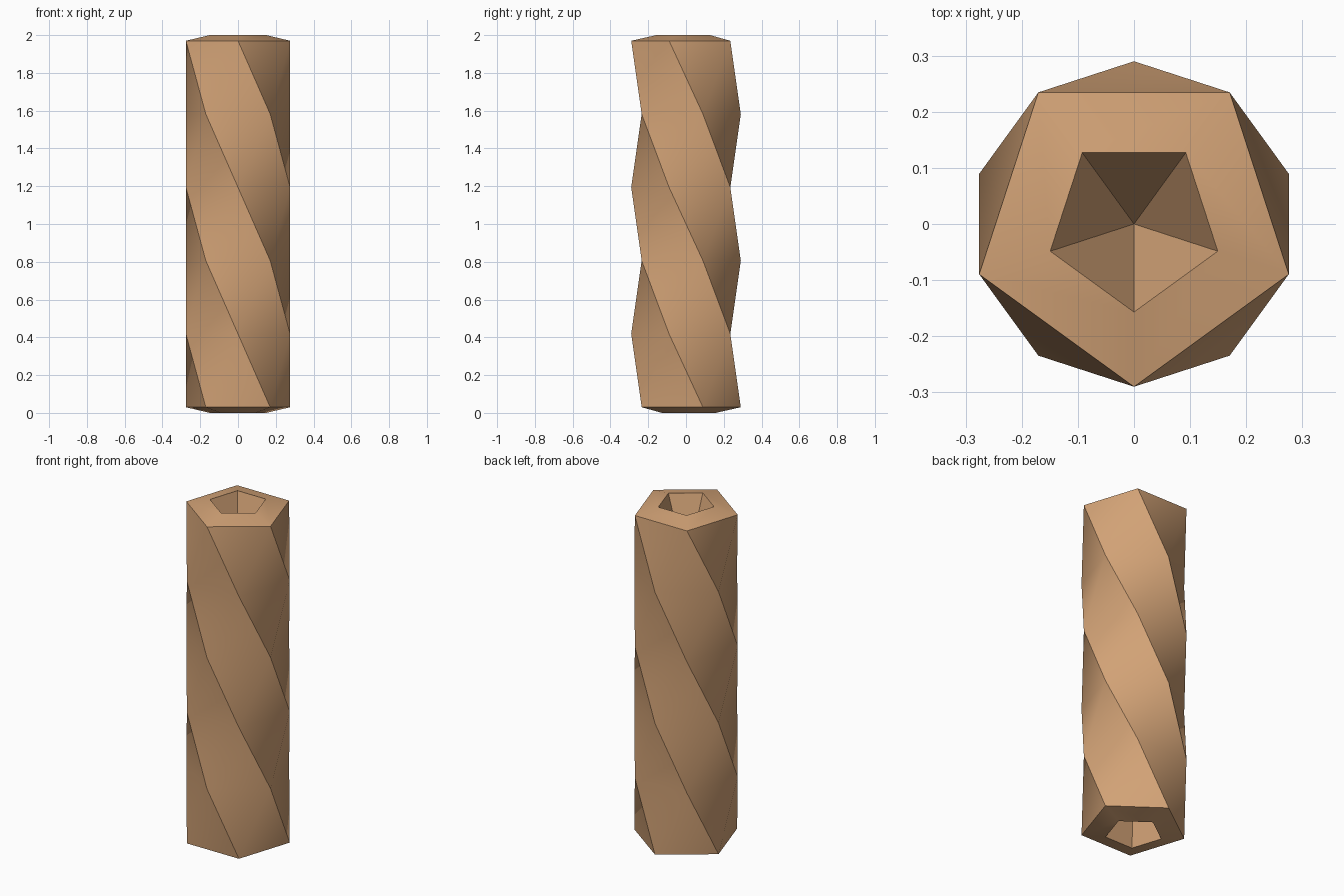
import bpy, bmesh, math

if "Cube" in bpy.data.objects:
    bpy.data.objects.remove(bpy.data.objects["Cube"])

SIDES, LEVELS, R = 5, 5, 0.29
Z_LOW, Z_HIGH = 0.03, 1.97
RIM_R, PIT_DEPTH = 0.157, 0.4

mat = bpy.data.materials.new("light_wood")
mat.diffuse_color = (0.64, 0.36, 0.18, 1)
mat.use_nodes = True
mat.node_tree.nodes["Principled BSDF"].inputs["Base Color"].default_value = mat.diffuse_color

bm = bmesh.new()


def ring(radius, z, start):
    """Pentagon of vertices at one height, first corner at start degrees."""
    pts = []
    for k in range(SIDES):
        a = math.radians(start + 360 / SIDES * k)
        pts.append(bm.verts.new((radius * math.cos(a), radius * math.sin(a), z)))
    return pts


# Twisted shaft: each level turns by 36 degrees going down
rings = [ring(R, Z_HIGH + (Z_LOW - Z_HIGH) * i / LEVELS, -90 + 36 * i)
         for i in range(LEVELS + 1)]
sharp = []
for a, b in zip(rings, rings[1:]):
    for k in range(SIDES):
        n = (k + 1) % SIDES
        bm.faces.new((a[k], b[k], a[n]))
        bm.faces.new((b[k], b[n], a[n]))
        sharp.append((a[k], b[k]))

# Ends: shallow chamfer to a rim, then a pointed pit
for outer, z, sign in ((rings[0], 2.0, 1), (rings[-1], 0.0, -1)):
    start = -90 if sign > 0 else -90 + 36 * LEVELS
    rim = ring(RIM_R, z, start)
    apex = bm.verts.new((0, 0, z - sign * PIT_DEPTH))
    for k in range(SIDES):
        n = (k + 1) % SIDES
        bm.faces.new((outer[k], outer[n], rim[n], rim[k]))
        bm.faces.new((rim[k], rim[n], apex))
        sharp += [(outer[k], outer[n]), (rim[k], rim[n]), (rim[k], apex)]

bmesh.ops.recalc_face_normals(bm, faces=bm.faces[:])

# Smooth along each spiral band, sharp on the ridges and rims
for f in bm.faces:
    f.smooth = True
for u, v in sharp:
    e = bm.edges.get((u, v))
    e.smooth = False

mesh = bpy.data.meshes.new("twisted_shaft")
bm.to_mesh(mesh)
bm.free()
mesh.materials.append(mat)
obj = bpy.data.objects.new("twisted_shaft", mesh)
bpy.context.collection.objects.link(obj)
